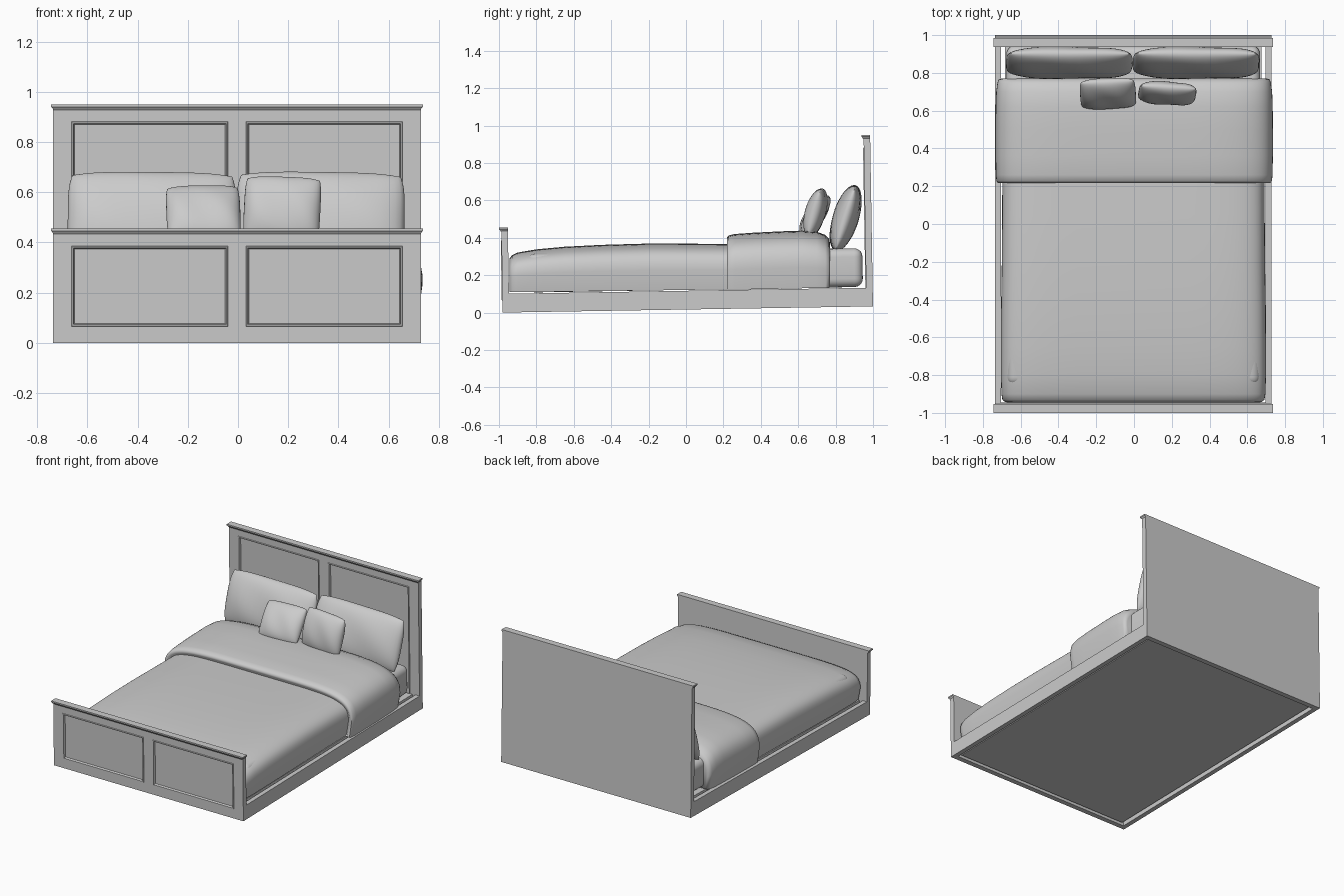
import bpy, bmesh, math
from mathutils import Matrix, Vector

if "Cube" in bpy.data.objects:
    bpy.data.objects.remove(bpy.data.objects["Cube"])

# The whole frame leans very slightly about the foot edge
TILT = 0.0167
PIVOT = Vector((-0.004, -0.98, 0))
LEAN = Matrix.Translation(PIVOT) @ Matrix.Rotation(TILT, 4, 'X') @ Matrix.Translation((0, 0.98, 0))


def finish(bm, name, matrix=Matrix(), smooth=None):
    bmesh.ops.recalc_face_normals(bm, faces=bm.faces)
    bm.transform(matrix)
    me = bpy.data.meshes.new(name)
    bm.to_mesh(me)
    bm.free()
    ob = bpy.data.objects.new(name, me)
    bpy.context.collection.objects.link(ob)
    if smooth:
        bpy.ops.object.select_all(action='DESELECT')
        ob.select_set(True)
        bpy.context.view_layer.objects.active = ob
        bpy.ops.object.shade_smooth_by_angle(angle=math.radians(smooth))
    return ob


def box(name, x, y, z, bevel=0.0):
    bm = bmesh.new()
    bmesh.ops.create_cube(bm, size=1)
    for v in bm.verts:
        for i, (a, b) in enumerate((x, y, z)):
            v.co[i] = a if v.co[i] < 0 else b
    if bevel:
        bmesh.ops.bevel(bm, geom=bm.edges[:], offset=bevel, segments=5, profile=0.5, affect='EDGES')
    return finish(bm, name, LEAN, 40 if bevel else None)


def panelled_board(name, y0, y1, top, panel_top):
    # Flat board whose front carries two framed, sunken panels
    xs = [-0.732, -0.66, -0.035, 0.035, 0.66, 0.732]
    zs = [0, 0.065, panel_top, top]
    bm = bmesh.new()
    grid = [[bm.verts.new((x, y0, z)) for z in zs] for x in xs]
    faces = {}
    for i in range(5):
        for j in range(3):
            faces[i, j] = bm.faces.new((grid[i][j], grid[i + 1][j], grid[i + 1][j + 1], grid[i][j + 1]))
    panels = [faces[1, 1], faces[3, 1]]
    ext = bmesh.ops.extrude_face_region(bm, geom=list(faces.values()), use_keep_orig=True)
    for v in ext['geom']:
        if isinstance(v, bmesh.types.BMVert):
            v.co.y = y1
    bmesh.ops.recalc_face_normals(bm, faces=bm.faces)
    for width, depth in ((0.003, 0.004), (0.008, 0.0), (0.006, -0.014)):
        bmesh.ops.inset_individual(bm, faces=panels, thickness=width, depth=depth)
    return finish(bm, name, LEAN)


def top_cap(name, y0, y1, top):
    # Moulded capping strip: stepped profile widening upward
    bm = bmesh.new()
    rings = []
    for z, out in ((top - 0.022, 0.010), (top - 0.012, 0.003), (top - 0.009, 0.0), (top, 0.0)):
        hw, f = 0.74 - out, y0 + out
        rings.append([bm.verts.new(p) for p in ((-hw, f, z), (hw, f, z), (hw, y1, z), (-hw, y1, z))])
    for a, b in zip(rings, rings[1:]):
        for k in range(4):
            bm.faces.new((a[k], a[(k + 1) % 4], b[(k + 1) % 4], b[k]))
    bm.faces.new(rings[0])
    bm.faces.new(rings[-1])
    return finish(bm, name, LEAN)


def cover(name, stations, power, cx=0.0, n=40):
    # Bedding draped across x; stations are (y, half width, bottom, top)
    bm = bmesh.new()
    rows = []
    for y, hw, z0, z1 in stations:
        row = []
        for k in range(n + 1):
            a = math.pi * k / n
            c, s = math.cos(a), math.sin(a)
            t = abs(s) ** (2 / power) if k % n else 0
            x = math.copysign(abs(c) ** (2 / power), c)
            x *= 0.975 + 0.025 * math.sin(math.pi * min(t, 1)) if t < 0.5 else 1
            row.append(bm.verts.new((cx + hw * x, y, z0 + (z1 - z0) * t)))
        rows.append(row)
    for a, b in zip(rows, rows[1:]):
        for k in range(n):
            bm.faces.new((a[k], a[k + 1], b[k + 1], b[k]))
        bm.faces.new((a[0], b[0], b[n], a[n]))
    bm.faces.new(rows[0])
    bm.faces.new(rows[-1])
    return finish(bm, name, smooth=60)


def pillow(name, size, loc, tilt, roll=0, yaw=0, n=20):
    w, h, t = (s / 2 for s in size)
    bm = bmesh.new()
    par = [math.sin(math.pi / 2 * (2 * i / n - 1)) for i in range(n + 1)]
    for side in (-1, 1):
        g = []
        for u in par:
            col = []
            for v in par:
                thick = max(0, 1 - u ** 4) ** 0.5 * max(0, 1 - v * v) ** 0.5
                crease = 1 + 0.05 * math.sin(5 * u + 3 * v + side)
                col.append(bm.verts.new((w * u * math.sqrt(1 - 0.10 * v ** 4),
                                         side * t * thick * crease,
                                         h * v * math.sqrt(1 - 0.16 * u ** 4))))
            g.append(col)
        for i in range(n):
            for j in range(n):
                bm.faces.new((g[i][j], g[i + 1][j], g[i + 1][j + 1], g[i][j + 1]))
    bmesh.ops.remove_doubles(bm, verts=bm.verts, dist=1e-5)
    r = math.radians
    m = (Matrix.Translation(loc) @ Matrix.Rotation(r(yaw), 4, 'Z')
         @ Matrix.Rotation(r(-tilt), 4, 'X') @ Matrix.Rotation(r(roll), 4, 'Y'))
    return finish(bm, name, m, 75)


# Frame
panelled_board("headboard", 0.965, 1.0, 0.90, 0.85)
top_cap("headboard_cap", 0.953, 1.0, 0.917)
panelled_board("footboard", -0.98, -0.945, 0.44, 0.385)
top_cap("footboard_cap", -0.992, -0.945, 0.455)
for side, x in (("left", (-0.732, -0.70)), ("right", (0.70, 0.732))):
    box(side + "_rail", x, (-0.945, 0.965), (0, 0.10))
box("base_panel", (-0.68, 0.68), (-0.935, 0.96), (0.012, 0.10))

# Bedding
box("mattress", (-0.672, 0.672), (-0.85, 0.948), (0.105, 0.312), 0.045)
cover("duvet", [
    (-0.945, 0.66, 0.11, 0.27), (-0.943, 0.68, 0.11, 0.29), (-0.93, 0.695, 0.11, 0.307),
    (-0.90, 0.70, 0.11, 0.321), (-0.80, 0.703, 0.11, 0.338), (-0.65, 0.703, 0.112, 0.352),
    (-0.45, 0.702, 0.115, 0.362), (-0.20, 0.698, 0.118, 0.369), (0.05, 0.696, 0.122, 0.368),
    (0.35, 0.695, 0.125, 0.366)], 6, -0.003)
cover("folded_cover", [
    (0.232, 0.70, 0.13, 0.37), (0.219, 0.715, 0.125, 0.387), (0.218, 0.725, 0.123, 0.40),
    (0.228, 0.732, 0.122, 0.412), (0.26, 0.735, 0.122, 0.42), (0.36, 0.737, 0.125, 0.427),
    (0.50, 0.737, 0.127, 0.434), (0.62, 0.736, 0.13, 0.438), (0.70, 0.733, 0.13, 0.432),
    (0.745, 0.727, 0.132, 0.415), (0.765, 0.72, 0.132, 0.395), (0.77, 0.705, 0.135, 0.37)], 5, 0.001)

# Pillows and cushions
pillow("left_pillow", (0.67, 0.365, 0.135), (-0.343, 0.853, 0.505), 17, 0.5)
pillow("right_pillow", (0.67, 0.365, 0.135), (0.328, 0.853, 0.505), 17, 0.8)
pillow("left_cushion", (0.295, 0.25, 0.10), (-0.138, 0.69, 0.52), 34, -1, 2)
pillow("right_cushion", (0.305, 0.265, 0.105), (0.176, 0.692, 0.533), 15, 2, -3)
